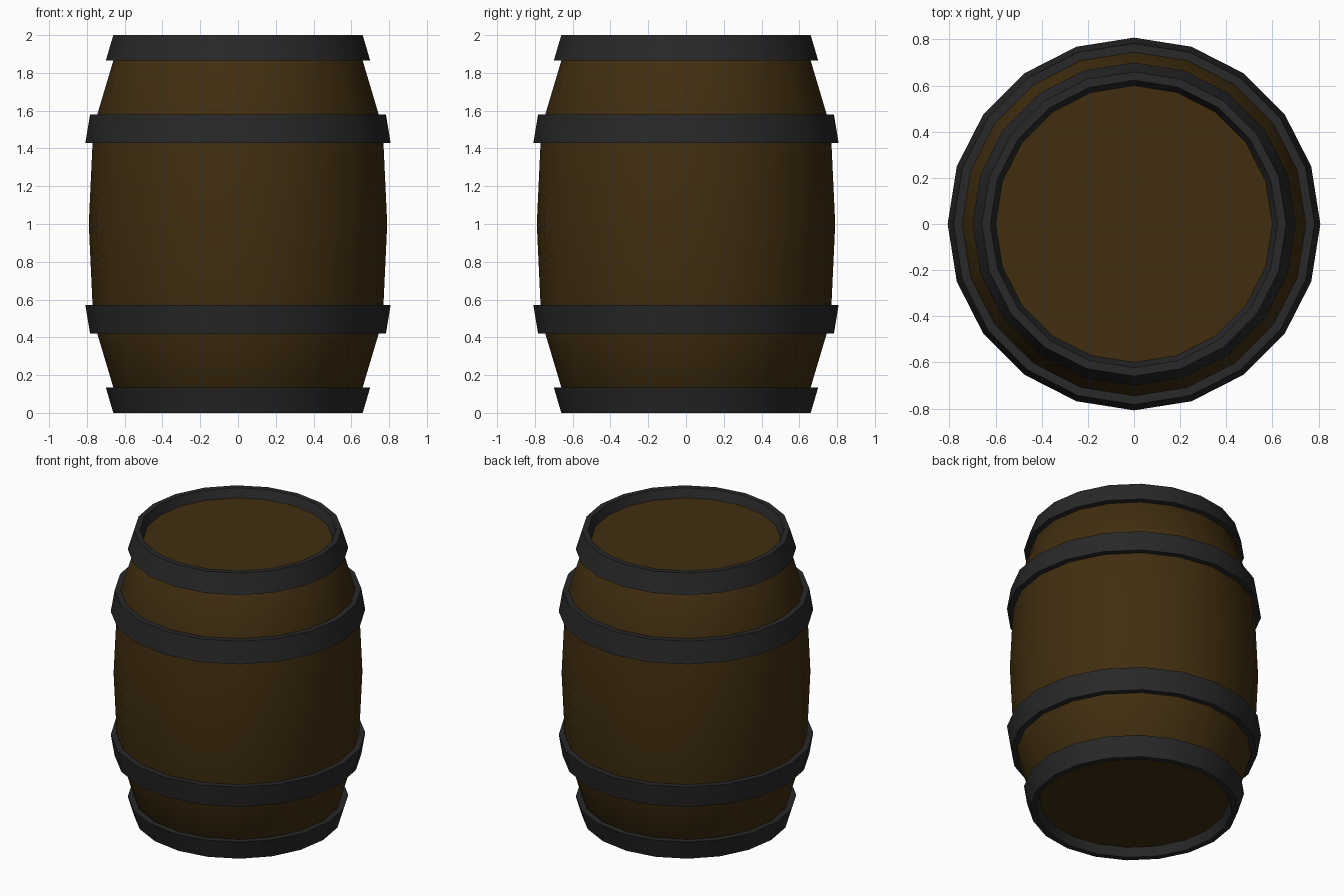
import bpy, bmesh
from math import sin, cos, pi, radians

if "Cube" in bpy.data.objects:
    bpy.data.objects.remove(bpy.data.objects["Cube"])

SIDES = 20


def material(name, color):
    m = bpy.data.materials.new(name)
    m.diffuse_color = (*color, 1)
    m.use_nodes = True
    m.node_tree.nodes["Principled BSDF"].inputs["Base Color"].default_value = m.diffuse_color
    return m


WOOD = material("dark_wood", (0.052, 0.027, 0.005))
IRON = material("dark_iron", (0.021, 0.021, 0.021))


def lathe(name, profile, mat):
    """Revolve (radius, z) points around z; radius 0 makes a closed n-gon cap."""
    bm = bmesh.new()
    rings = [[bm.verts.new((r * cos(2 * pi * i / SIDES), r * sin(2 * pi * i / SIDES), z))
              for i in range(SIDES)] for r, z in profile if r > 0]
    for a, b in zip(rings, rings[1:]):
        for i in range(SIDES):
            j = (i + 1) % SIDES
            bm.faces.new((a[i], a[j], b[j], b[i]))
    if profile[0][0] == 0:
        bm.faces.new(rings[0][::-1])
    if profile[-1][0] == 0:
        bm.faces.new(rings[-1])
    mesh = bpy.data.meshes.new(name)
    bm.to_mesh(mesh)
    bm.free()
    obj = bpy.data.objects.new(name, mesh)
    bpy.context.collection.objects.link(obj)
    mesh.materials.append(mat)
    bpy.ops.object.select_all(action='DESELECT')
    obj.select_set(True)
    bpy.context.view_layer.objects.active = obj
    bpy.ops.object.shade_smooth_by_angle(angle=radians(30))
    return obj


def flip(profile):
    """Mirror a profile about mid height, keeping bottom-to-top order."""
    return [(r, 2 - z) for r, z in reversed(profile)]


# wooden staves with recessed heads
lower = [(0, 0.06), (0.60, 0.06), (0.66, 0.135), (0.745, 0.42), (0.77, 0.57)]
lathe("barrel_body", lower + [(0.79, 1.0)] + flip(lower), WOOD)

# rim hoops, including the inner lip around each head
rim = [(0.60, 0.06), (0.623, 0), (0.66, 0), (0.70, 0.135), (0.66, 0.135)]
lathe("bottom_rim_hoop", rim, IRON)
lathe("top_rim_hoop", flip(rim), IRON)

# middle hoops, flaring toward the belly
hoop = [(0.745, 0.42), (0.783, 0.42), (0.808, 0.57), (0.77, 0.57)]
lathe("lower_hoop", hoop, IRON)
lathe("upper_hoop", flip(hoop), IRON)
